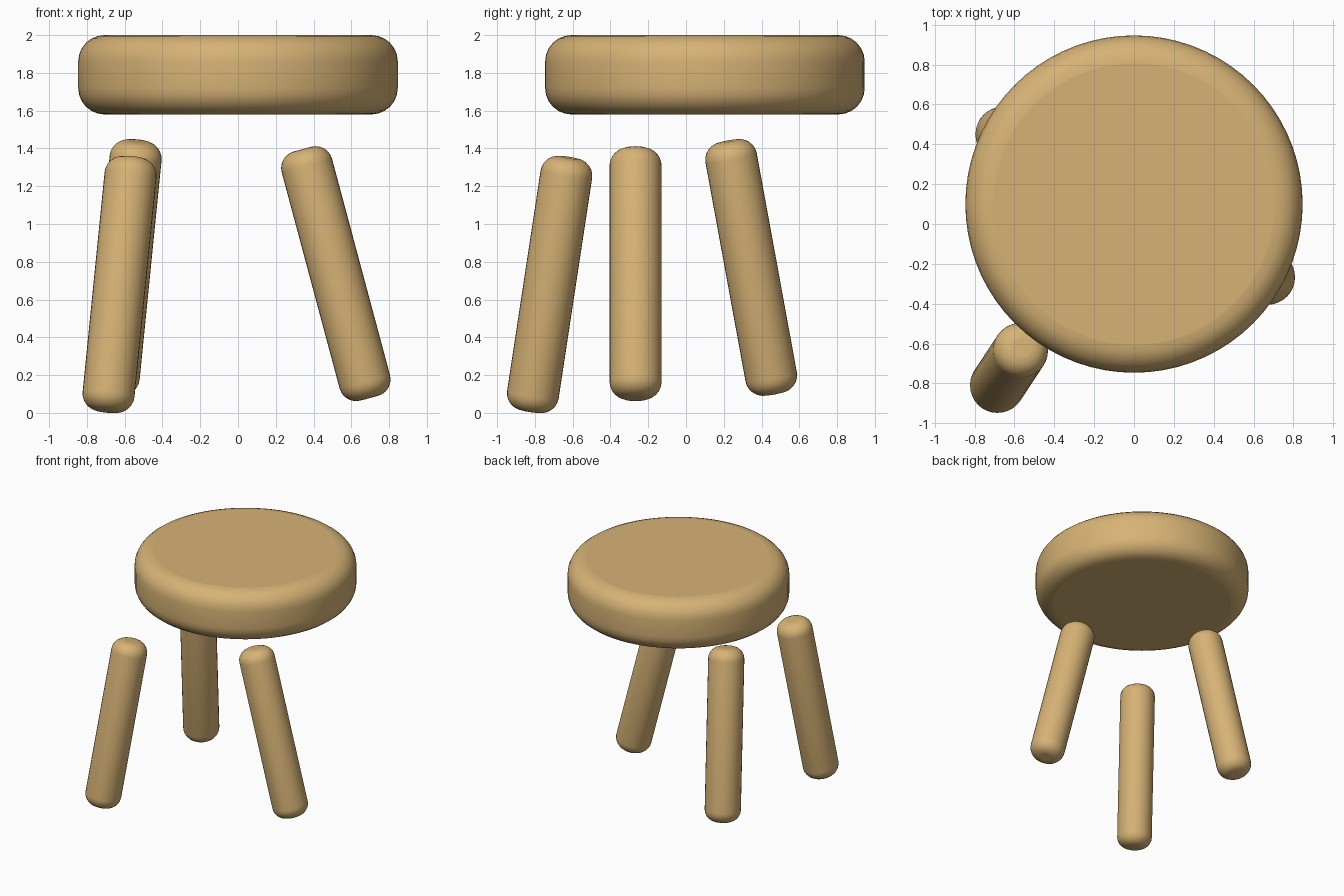
import bpy, bmesh, math
from mathutils import Vector

if "Cube" in bpy.data.objects:
    bpy.data.objects.remove(bpy.data.objects["Cube"])

wood = bpy.data.materials.new("light wood")
wood.diffuse_color = (0.68, 0.45, 0.18, 1)
wood.use_nodes = True
wood.node_tree.nodes["Principled BSDF"].inputs["Base Color"].default_value = wood.diffuse_color


def rounded_cylinder(name, radius, length, bevel, centre, axis, sides):
    """Cylinder with rounded rims, its local z turned along axis."""
    profile = [(0, -length / 2)]
    steps = 6
    for sign in (-1, 1):
        for i in range(steps + 1):
            a = math.pi / 2 * (i / steps)
            a = a if sign > 0 else a - math.pi / 2
            profile.append((radius - bevel + bevel * math.cos(a),
                            sign * (length / 2 - bevel) + bevel * math.sin(a)))
    profile.append((0, length / 2))

    bm = bmesh.new()
    rings = []
    for r, z in profile[1:-1]:
        rings.append([bm.verts.new((r * math.cos(2 * math.pi * k / sides),
                                    r * math.sin(2 * math.pi * k / sides), z))
                      for k in range(sides)])
    for lo, hi in zip(rings, rings[1:]):
        for k in range(sides):
            n = (k + 1) % sides
            bm.faces.new((lo[k], lo[n], hi[n], hi[k]))
    bm.faces.new(rings[0][::-1])
    bm.faces.new(rings[-1])
    for f in bm.faces:
        f.smooth = len(f.verts) == 4   # flat caps, smooth sides and rims
    mesh = bpy.data.meshes.new(name)
    bm.to_mesh(mesh)
    bm.free()
    mesh.materials.append(wood)
    ob = bpy.data.objects.new(name, mesh)
    ob.location = centre
    ob.rotation_mode = 'QUATERNION'
    ob.rotation_quaternion = Vector((0, 0, 1)).rotation_difference(Vector(axis))
    bpy.context.collection.objects.link(ob)
    return ob


# Round seat
rounded_cylinder("seat", 0.846, 0.42, 0.14, (0, 0.1, 1.79), (0, 0, 1), 72)

# Three splayed legs: name, centre, upward axis
legs = [
    ("right_leg", (0.518, -0.267, 0.737), (-0.268, 0, 1)),
    ("front_left_leg", (-0.627, -0.722, 0.68), (0.1, 0.152, 1)),
    ("back_left_leg", (-0.60, 0.345, 0.77), (0.1, -0.183, 1)),
]
for name, centre, axis in legs:
    rounded_cylinder(name, 0.138, 1.365, 0.09, centre, axis, 32)
